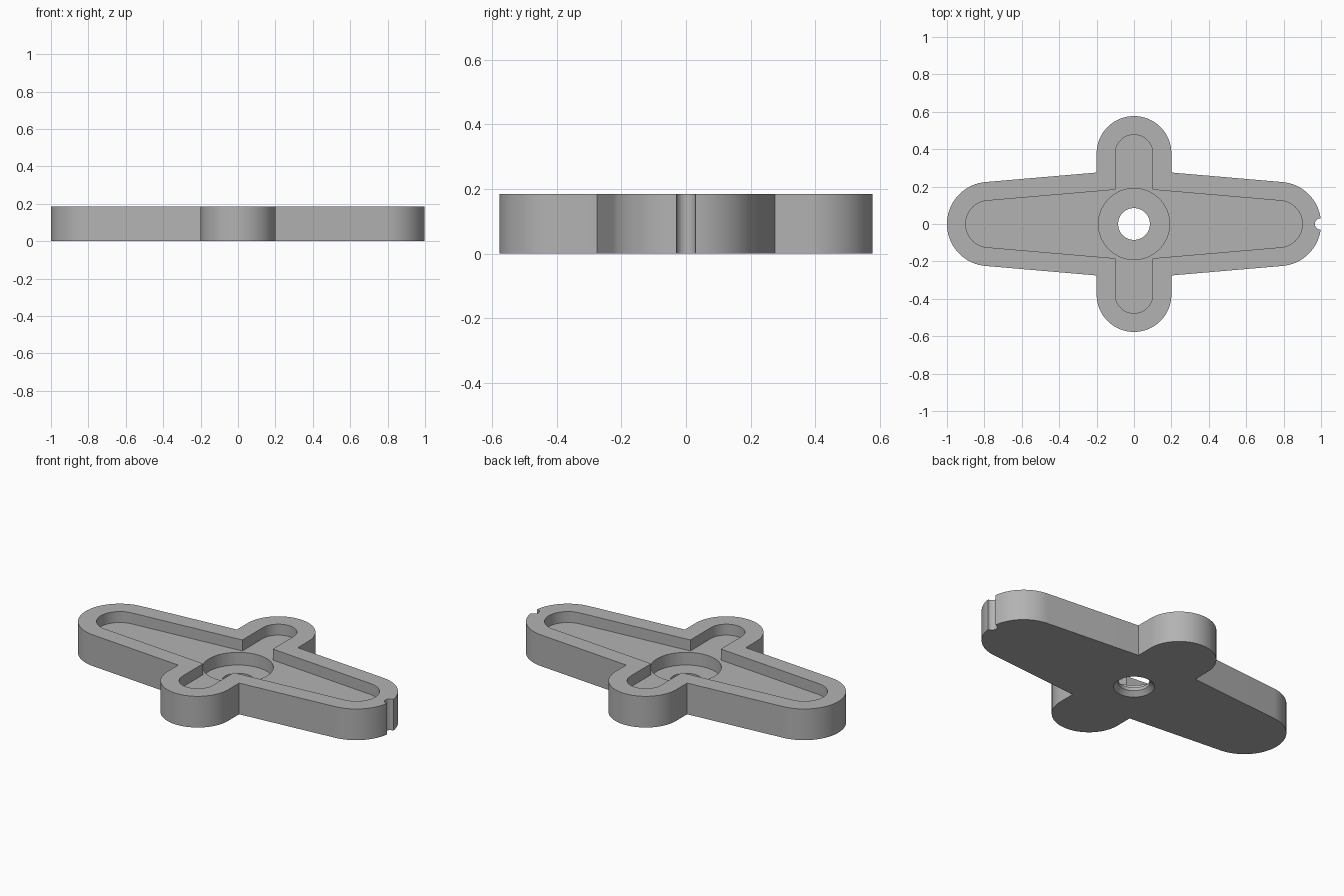
import bpy
import bmesh
from math import cos, sin, tan, pi, radians

if "Cube" in bpy.data.objects:
    bpy.data.objects.remove(bpy.data.objects["Cube"], do_unlink=True)

HEIGHT = 0.185
RECESS_Z = 0.12
HUB_Z = 0.045
TAPER = radians(4.9)

grey = bpy.data.materials.new("plain grey")
grey.use_nodes = True
colour = (0.45, 0.45, 0.45, 1)
grey.diffuse_color = colour
grey.node_tree.nodes["Principled BSDF"].inputs["Base Color"].default_value = colour


def arc(cx, cy, r, start, end, steps):
    return [(cx + r * cos(start + (end - start) * i / steps),
             cy + r * sin(start + (end - start) * i / steps)) for i in range(steps + 1)]


def cross_outline(inset):
    """Rounded four-arm cross: tapered long arms, straight short arms."""
    long_r, short_r = 0.225 - inset, 0.2 - inset
    side = arc(0.775, 0, long_r, 0, pi / 2 - TAPER, 24)
    tx, ty = side[-1]
    corner = (short_r, ty + (tx - short_r) * tan(TAPER))
    quarter = side + [corner] + arc(0, 0.377, short_r, 0, pi / 2, 24)
    half = quarter + [(-x, y) for x, y in reversed(quarter[:-1])]
    return half + [(x, -y) for x, y in reversed(half[1:-1])]


def loft(name, sections):
    """Solid through matching outlines, given as (outline, z) from the bottom up."""
    bm = bmesh.new()
    rings = [[bm.verts.new((x, y, z)) for x, y in outline] for outline, z in sections]
    n = len(rings[0])
    for low, high in zip(rings, rings[1:]):
        for i in range(n):
            j = (i + 1) % n
            bm.faces.new((low[i], low[j], high[j], high[i]))
    bm.faces.new(rings[0][::-1])
    bm.faces.new(rings[-1])
    mesh = bpy.data.meshes.new(name)
    bm.to_mesh(mesh)
    bm.free()
    mesh.materials.append(grey)
    obj = bpy.data.objects.new(name, mesh)
    bpy.context.collection.objects.link(obj)
    return obj


def circle(r, cx=0):
    return arc(cx, 0, r, 0, 2 * pi, 64)[:-1]


# Main plate
plate = loft("cross_plate", [(cross_outline(0), 0), (cross_outline(0), HEIGHT)])

# Arm recess, hub pocket, chamfered centre hole and end notch
cutters = [
    loft("recess_cutter", [(cross_outline(0.1), RECESS_Z), (cross_outline(0.1), 0.3)]),
    loft("hub_cutter", [(circle(0.19), HUB_Z), (circle(0.19), 0.25)]),
    loft("hole_cutter", [(circle(0.13), -0.02), (circle(0.11), 0),
                         (circle(0.085), 0.025), (circle(0.085), 0.22)]),
    loft("notch_cutter", [(circle(0.03, 0.997), -0.1), (circle(0.03, 0.997), 0.3)]),
]

bpy.ops.object.select_all(action="DESELECT")
plate.select_set(True)
bpy.context.view_layer.objects.active = plate
for cutter in cutters:
    mod = plate.modifiers.new(cutter.name, "BOOLEAN")
    mod.operation = "DIFFERENCE"
    mod.solver = "EXACT"
    mod.object = cutter
    bpy.ops.object.modifier_apply(modifier=mod.name)
    bpy.data.objects.remove(cutter, do_unlink=True)

bpy.ops.object.shade_smooth_by_angle(angle=radians(25))
